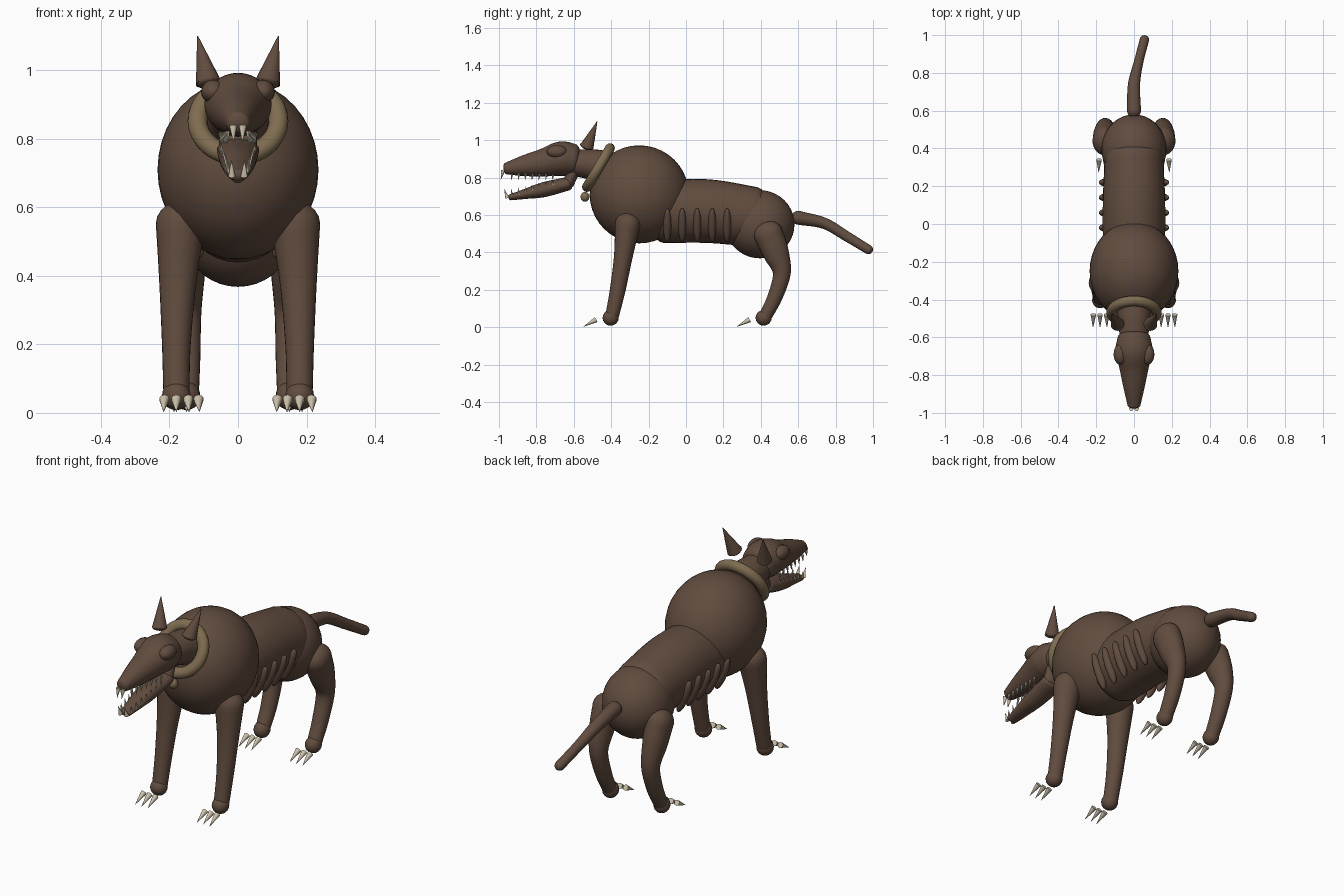
import bpy
import bmesh
import math
from mathutils import Vector, Matrix

cube = bpy.data.objects.get("Cube")
if cube:
    bpy.data.objects.remove(cube, do_unlink=True)


def material(name, colour):
    m = bpy.data.materials.new(name)
    m.use_nodes = True
    m.diffuse_color = (*colour, 1)
    m.node_tree.nodes["Principled BSDF"].inputs["Base Color"].default_value = (*colour, 1)
    return m


FUR = material("brown_fur", (0.12, 0.072, 0.049))
LEATHER = material("tan_leather", (0.21, 0.15, 0.08))
BONE = material("pale_bone", (0.62, 0.55, 0.42))


def finish(name, bm, mat, smooth=True):
    bmesh.ops.recalc_face_normals(bm, faces=bm.faces)
    for f in bm.faces:
        f.smooth = smooth
    mesh = bpy.data.meshes.new(name)
    bm.to_mesh(mesh)
    bm.free()
    mesh.materials.append(mat)
    ob = bpy.data.objects.new(name, mesh)
    bpy.context.collection.objects.link(ob)
    return ob


def ball(name, centre, radii, mat=FUR, rot=None, segs=32):
    bm = bmesh.new()
    bmesh.ops.create_uvsphere(bm, u_segments=segs, v_segments=segs // 2, radius=1)
    spin = rot or Matrix.Identity(4)
    bm.transform(Matrix.Translation(centre) @ spin @ Matrix.Diagonal((*radii, 1)))
    return finish(name, bm, mat)


def spike(bm, base, tip, r, segs=10):
    """Add one cone running from base to tip."""
    base, tip = Vector(base), Vector(tip)
    d = tip - base
    m = Matrix.Translation((base + tip) / 2) @ d.to_track_quat("Z", "Y").to_matrix().to_4x4()
    bmesh.ops.create_cone(bm, cap_ends=True, segments=segs, radius1=r, radius2=r * 0.04,
                          depth=d.length, matrix=m)


def limb(name, pts, cap=1.0, segs=24, steps=6):
    """Smooth tube through (x, y, z, half width, half depth), with rounded ends."""
    p = [Vector(q) for q in pts]
    p = [p[0] * 2 - p[1]] + p + [p[-1] * 2 - p[-2]]
    line = []
    for i in range(1, len(p) - 2):
        a, b, c, d = p[i - 1:i + 3]
        for k in range(steps):
            t = k / steps
            line.append((b * 2 + (c - a) * t + (a * 2 - b * 5 + c * 4 - d) * t ** 2
                         + (b * 3 - a - c * 3 + d) * t ** 3) / 2)
    line.append(p[-2])
    rings = []
    for i, q in enumerate(line):
        tan = Vector((line[min(i + 1, len(line) - 1)] - line[max(i - 1, 0)])[:3]).normalized()
        side = (Vector((1, 0, 0)) - tan * tan.x).normalized()
        rings.append((Vector(q[:3]), tan, side, tan.cross(side), q[3], q[4]))

    def cap_rings(ring, sign):
        c, tan, s, u, a, b = ring
        out = []
        for k in range(1, 6):
            ang = k * math.pi / 10.4
            out.append((c + tan * sign * min(a, b) * cap * math.sin(ang), tan, s, u,
                        a * math.cos(ang), b * math.cos(ang)))
        return out

    rings = cap_rings(rings[0], -1)[::-1] + rings + cap_rings(rings[-1], 1)
    bm = bmesh.new()
    loops = []
    for c, tan, s, u, a, b in rings:
        loops.append([bm.verts.new(c + s * a * math.cos(w) + u * b * math.sin(w))
                      for w in (math.tau * k / segs for k in range(segs))])
    for lo, hi in zip(loops, loops[1:]):
        for k in range(segs):
            n = (k + 1) % segs
            bm.faces.new((lo[k], lo[n], hi[n], hi[k]))
    bm.faces.new(loops[0])
    bm.faces.new(loops[-1])
    return finish(name, bm, FUR)


# Body
ball("chest", (0, -0.25, 0.71), (0.235, 0.265, 0.262), segs=40)
limb("torso", [(0, -0.12, 0.62, 0.165, 0.17), (0, 0.12, 0.62, 0.165, 0.17),
               (0, 0.36, 0.59, 0.155, 0.16)], cap=0.5, segs=32)
ball("pelvis", (0, 0.395, 0.55), (0.172, 0.185, 0.182), segs=40)
limb("tail", [(0, 0.60, 0.585, 0.037, 0.037), (0, 0.74, 0.555, 0.032, 0.03),
              (0.025, 0.86, 0.485, 0.025, 0.027), (0.055, 0.975, 0.415, 0.025, 0.025)])

# Neck and collar
limb("neck", [(0, -0.38, 0.83, 0.10, 0.10), (0, -0.48, 0.865, 0.088, 0.085),
              (0, -0.60, 0.88, 0.075, 0.07)], cap=0.5)
bm = bmesh.new()
tilt = Vector((0, -0.86, 0.51)).to_track_quat("Z", "X").to_matrix().to_4x4()
loops = []
for i in range(48):
    a = math.tau * i / 48
    ring = []
    for j in range(14):
        b = math.tau * j / 14
        r = 0.118 + 0.029 * math.cos(b)
        ring.append(bm.verts.new((r * math.cos(a), r * math.sin(a), 0.027 * math.sin(b))))
    loops.append(ring)
for i in range(48):
    for j in range(14):
        lo, hi, n = loops[i], loops[(i + 1) % 48], (j + 1) % 14
        bm.faces.new((lo[j], hi[j], hi[n], lo[n]))
bm.transform(Matrix.Translation((0, -0.468, 0.853)) @ tilt)
finish("collar", bm, LEATHER)
ball("collar_tag", (0, -0.54, 0.697), (0.024, 0.024, 0.026), LEATHER, segs=16)

# Head
limb("skull_and_snout", [(0, -0.605, 0.895, 0.088, 0.086), (0, -0.67, 0.90, 0.098, 0.092),
                         (0, -0.76, 0.88, 0.078, 0.075), (0, -0.87, 0.862, 0.055, 0.055),
                         (0, -0.96, 0.848, 0.034, 0.032)], cap=0.5, segs=32)
limb("lower_jaw", [(0, -0.63, 0.767, 0.062, 0.036), (0, -0.76, 0.735, 0.053, 0.040),
                   (0, -0.86, 0.712, 0.042, 0.027), (0, -0.94, 0.694, 0.030, 0.016)], cap=0.6)
limb("jaw_hinge", [(0, -0.60, 0.84, 0.055, 0.035), (0, -0.63, 0.765, 0.055, 0.03)], cap=0.4)

for side, s in (("left", 1), ("right", -1)):
    ball(side + "_brow", (s * 0.072, -0.69, 0.938), (0.036, 0.055, 0.035), segs=20)

    # Ears
    bm = bmesh.new()
    spike(bm, (s * 0.087, -0.53, 0.965), (s * 0.118, -0.475, 1.10), 0.037, 20)
    finish(side + "_ear", bm, FUR)
    ball(side + "_ear_base", (s * 0.086, -0.532, 0.967), (0.035, 0.036, 0.016), segs=20,
         rot=Matrix.Rotation(-0.38, 4, "X") @ Matrix.Rotation(s * 0.22, 4, "Y"))

    # Teeth: long fangs at the tip, then short rows along both jaws
    bm = bmesh.new()
    spike(bm, (s * 0.014, -0.978, 0.838), (s * 0.013, -0.99, 0.79), 0.012)
    spike(bm, (s * 0.018, -0.955, 0.69), (s * 0.019, -0.972, 0.738), 0.011)
    for i in range(7):
        t = i / 6
        y = -0.93 + 0.22 * t
        w = 0.030 + 0.020 * t
        spike(bm, (s * w, y, 0.822 - 0.005 * t), (s * w, y - 0.004, 0.785), 0.007, 8)
        z = 0.705 + 0.05 * t
        spike(bm, (s * (w - 0.002), y, z - 0.003), (s * w, y - 0.004, z + 0.033), 0.007, 8)
    finish(side + "_teeth", bm, BONE)

    # Ribs
    for i in range(5):
        ball(f"{side}_rib_{i + 1}", (s * 0.143, -0.10 + 0.08 * i, 0.545),
             (0.025, 0.022, 0.098), rot=Matrix.Rotation(s * 0.38, 4, "Y"), segs=20)

    # Legs
    limb(side + "_front_leg", [(s * 0.168, -0.312, 0.55, 0.072, 0.068),
                               (s * 0.176, -0.335, 0.38, 0.054, 0.05),
                               (s * 0.18, -0.365, 0.20, 0.042, 0.042),
                               (s * 0.18, -0.395, 0.06, 0.038, 0.036)])
    ball(side + "_front_paw", (s * 0.18, -0.403, 0.05), (0.042, 0.043, 0.042), segs=20)
    limb(side + "_hind_leg", [(s * 0.155, 0.44, 0.50, 0.065, 0.078),
                              (s * 0.155, 0.48, 0.40, 0.058, 0.07),
                              (s * 0.152, 0.512, 0.29, 0.045, 0.048),
                              (s * 0.15, 0.475, 0.16, 0.04, 0.04),
                              (s * 0.15, 0.425, 0.06, 0.036, 0.035)])
    ball(side + "_hind_paw", (s * 0.15, 0.415, 0.05), (0.04, 0.043, 0.042), segs=20)

    # Claws
    for end, x, y in (("front", 0.18, -0.48), ("hind", 0.15, 0.34)):
        bm = bmesh.new()
        for k in (-1, 0, 1):
            spike(bm, (s * (x + 0.035 * k), y, 0.04), (s * (x + 0.037 * k), y - 0.068, 0.003), 0.015)
        finish(f"{side}_{end}_claws", bm, BONE)

# Keep the rims of cones crisp
bpy.ops.object.select_all(action="DESELECT")
for ob in bpy.context.collection.objects:
    if ob.type == "MESH" and ob.name.endswith(("ear", "teeth", "claws")):
        ob.select_set(True)
        bpy.context.view_layer.objects.active = ob
bpy.ops.object.shade_smooth_by_angle(angle=math.radians(40))
